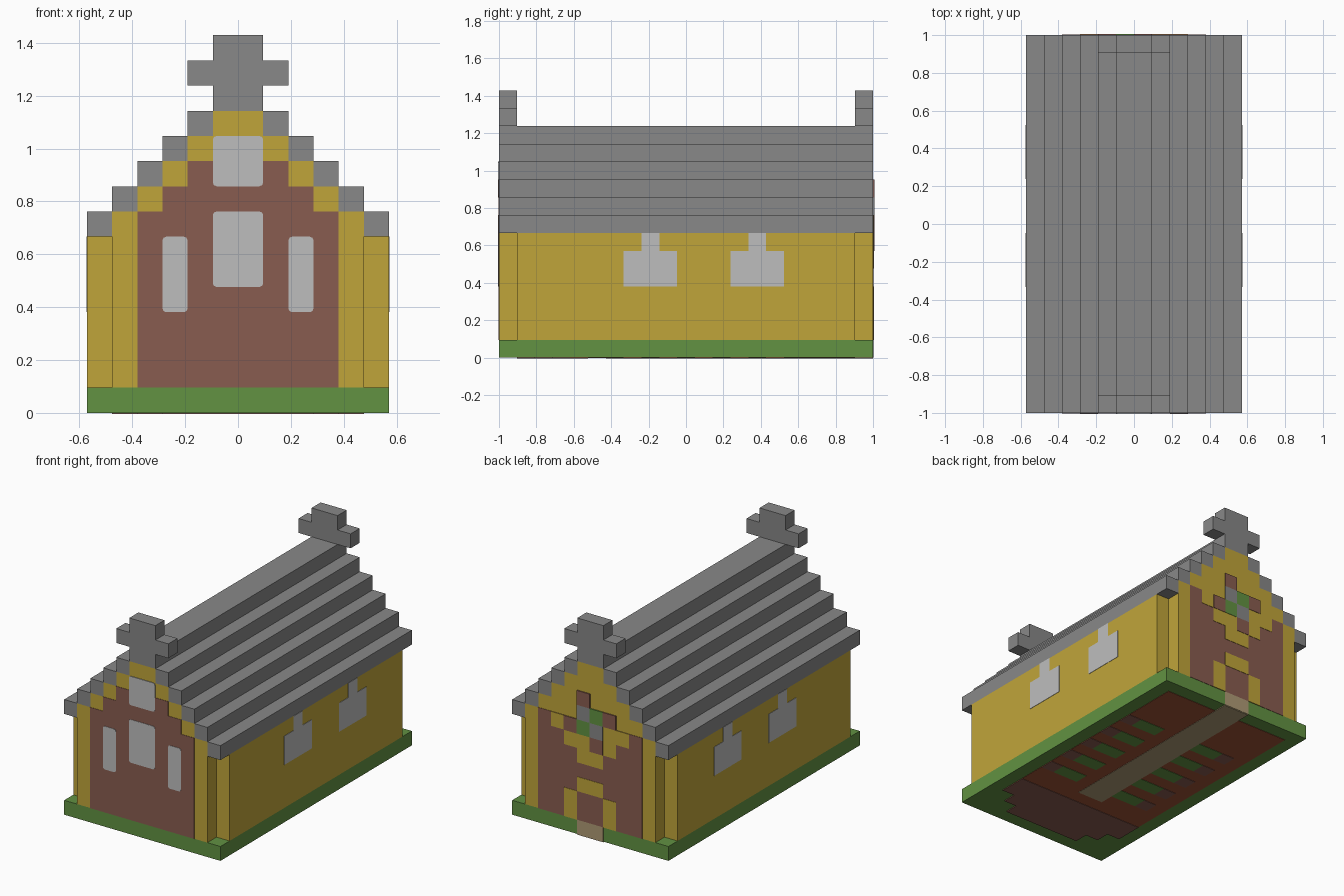
import bpy, bmesh

old = bpy.data.objects.get("Cube")
if old:
    bpy.data.objects.remove(old)

U = 2 / 21          # edge of one block
END = 10.5          # half length in blocks
SKIN = 0.025        # thickness of one painted plate, in blocks


def material(name, rgb):
    def lin(c):
        c /= 255
        return c / 12.92 if c <= 0.04045 else ((c + 0.055) / 1.055) ** 2.4
    col = [lin(c) for c in rgb] + [1]
    m = bpy.data.materials.new(name)
    m.use_nodes = True
    m.diffuse_color = col
    m.node_tree.nodes["Principled BSDF"].inputs["Base Color"].default_value = col
    return m


GREEN = material("grass green", (98, 146, 66))
YELLOW = material("ochre yellow", (192, 165, 58))
BROWN = material("brick brown", (137, 92, 80))
GREY = material("roof grey", (136, 136, 136))
PALE = material("window pale grey", (190, 190, 190))
BEIGE = material("path beige", (175, 155, 117))
RUST = material("floor rust", (158, 82, 54))


def blocks(name, mat, boxes, round_y=0):
    """One object from boxes (x0, x1, y0, y1, z0, z1) in block units."""
    bm = bmesh.new()
    for x0, x1, y0, y1, z0, z1 in boxes:
        vs = bmesh.ops.create_cube(bm, size=1)["verts"]
        for v in vs:
            v.co.x = U * (x1 if v.co.x > 0 else x0)
            v.co.y = U * (y1 if v.co.y > 0 else y0)
            v.co.z = U * (z1 if v.co.z > 0 else z0)
    if round_y:
        edges = [e for e in bm.edges
                 if abs(e.verts[0].co.y - e.verts[1].co.y) > 1e-5]
        bmesh.ops.bevel(bm, geom=edges, offset=round_y * U, segments=2,
                        profile=0.5, affect='EDGES')
    me = bpy.data.meshes.new(name)
    bm.to_mesh(me)
    bm.free()
    me.materials.append(mat)
    ob = bpy.data.objects.new(name, me)
    bpy.context.collection.objects.link(ob)
    return ob


def end_plates(name, mat, side, level, rects, round_y=0):
    """Thin plates (x0, x1, z0, z1) on the front (-1) or back (1) wall."""
    a, b = sorted((side * (END - 0.02), side * (END + level * SKIN)))
    return blocks(name, mat, [(x0, x1, a, b, z0, z1)
                              for x0, x1, z0, z1 in rects], round_y)


def floor_plates(name, mat, level, rects):
    """Thin plates on the underside: (across0, across1, along0, along1)."""
    return blocks(name, mat, [(6 - b1, 6 - b0, a0 - END, a1 - END,
                               -level * SKIN, 0.02)
                              for b0, b1, a0, a1 in rects])


# Ground slab and walls with open corner notches
blocks("ground_slab", GREEN, [(-6, 6, -END, END, 0, 1)])
blocks("side_walls", YELLOW, [(-6, 6, 1 - END, END - 1, 1, 7)])
blocks("nave_and_gables", YELLOW,
       [(-5, 5, -END, END, 1, 8)] +
       [(k - 12, 12 - k, -END, END, k, k + 1) for k in range(8, 12)])

# Stepped roof and ridge
steps = []
for k in range(7, 12):
    steps += [(12 - k, 13 - k, -END, END, k, k + 1),
              (k - 13, k - 12, -END, END, k, k + 1)]
blocks("stepped_roof", GREY, steps)
blocks("roof_ridge", GREY, [(-1, 1, -END, END, 12, 13)])

# Gable crosses
for name, y0 in (("front_cross", -END), ("back_cross", END - 1)):
    blocks(name, GREY, [(-1, 1, y0, y0 + 1, 13, 15),
                        (-2, -1, y0, y0 + 1, 13, 14),
                        (1, 2, y0, y0 + 1, 13, 14)])

# Front wall
end_plates("front_brickwork", BROWN, -1, 1,
           [(-4, 4, 1, 8), (-3, 3, 8, 9), (-2, 2, 9, 10)])
end_plates("front_windows", PALE, -1, 2,
           [(-1, 1, 5, 8), (-1, 1, 9, 11), (-3, -2, 4, 7), (2, 3, 4, 7)], 0.15)

# Back wall: brickwork, round window surround, door arch
end_plates("back_brickwork", BROWN, 1, 1, [(-4, 4, 1, 8)])
end_plates("rose_surround", YELLOW, 1, 2,
           [(-3, 3, 7, 8), (-2, 2, 6, 7), (-1, 1, 5, 6)])
end_plates("door_arch", YELLOW, 1, 2,
           [(-1, 1, 3, 4), (-2, -1, 1, 3), (1, 2, 1, 3)])
end_plates("rose_petals", BROWN, 1, 3,
           [(0, 1, 9, 10), (-2, -1, 8, 9), (-1, 0, 6, 7), (1, 2, 7, 8)])
end_plates("rose_grey_panes", GREY, 1, 3, [(0, 1, 8, 9), (-1, 0, 7, 8)])
end_plates("rose_green_panes", GREEN, 1, 3, [(-1, 0, 8, 9), (0, 1, 7, 8)])
end_plates("door_step", BEIGE, 1, 1, [(-1, 1, 0, 1)])

# Side windows
for name, s in (("left_windows", 1), ("right_windows", -1)):
    a, b = sorted((s * 5.98, s * (6 + SKIN)))
    rects = []
    for y in (-3.5, 2.5):
        rects += [(a, b, y, y + 3, 4, 6), (a, b, y + 1, y + 2, 6, 7)]
    blocks(name, PALE, rects)

# Floor pattern on the underside
floor_plates("floor", RUST, 1, [(1, 11, 4, 20)])
floor_plates("altar_floor", BROWN, 2,
             [(3, 9, 1, 2), (2, 10, 2, 3), (1, 11, 3, 5)])
floor_plates("aisle", BEIGE, 2, [(5, 7, 6, 21)])
rows = range(7, 17, 2)
floor_plates("pews", GREEN, 2,
             [(b, b + 2, a, a + 1) for a in rows for b in (2, 7)])
floor_plates("pew_ends", BROWN, 2,
             [(b, b + 1, a, a + 1) for a in rows for b in (1, 9)])
